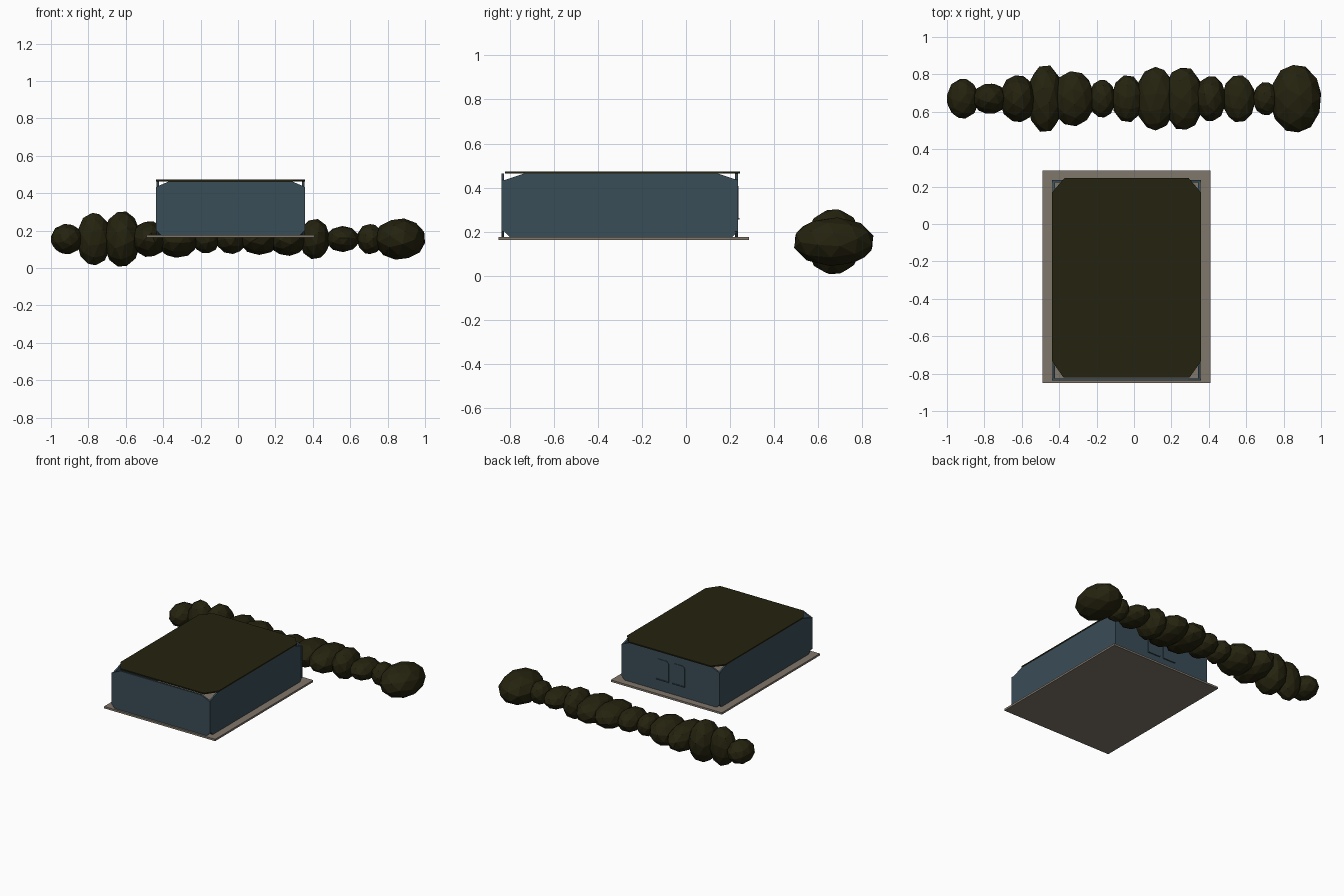
import bpy, bmesh, math, random
from mathutils import Matrix, Vector

random.seed(4)
cube = bpy.data.objects.get("Cube")
if cube:
    bpy.data.objects.remove(cube, do_unlink=True)


def material(name, rgb):
    m = bpy.data.materials.new(name)
    m.use_nodes = True
    m.diffuse_color = (*rgb, 1)
    m.node_tree.nodes["Principled BSDF"].inputs["Base Color"].default_value = (*rgb, 1)
    return m


WALL = material("slate blue", (0.042, 0.074, 0.095))
DARK = material("dark olive", (0.018, 0.016, 0.0044))
STONE = material("warm grey stone", (0.216, 0.184, 0.147))


def finish(name, bm, mat):
    bmesh.ops.recalc_face_normals(bm, faces=bm.faces)
    mesh = bpy.data.meshes.new(name)
    bm.to_mesh(mesh)
    bm.free()
    mesh.materials.append(mat)
    obj = bpy.data.objects.new(name, mesh)
    bpy.context.collection.objects.link(obj)
    return obj


def panel(name, mat, origin, u, v, width, height, depth, low=(0, 0), high=(0, 0)):
    """Plate centred on origin along u, rising along v, with clipped corners."""
    u, v = Vector(u), Vector(v)
    w = width / 2
    half = [(w - low[0], 0), (w, low[1]), (w, height - high[1]), (w - high[0], height)]
    outline = half + [(-a, b) for a, b in reversed(half)]
    bm = bmesh.new()
    verts = [bm.verts.new(Vector(origin) + u * a + v * b) for a, b in outline]
    face = bm.faces.new(verts)
    out = bmesh.ops.extrude_face_region(bm, geom=[face])["geom"]
    moved = [g for g in out if isinstance(g, bmesh.types.BMVert)]
    bmesh.ops.translate(bm, verts=moved, vec=u.cross(v) * depth)
    bmesh.ops.remove_doubles(bm, verts=bm.verts, dist=0.0001)
    return finish(name, bm, mat)


X, Y, Z = (1, 0, 0), (0, 1, 0), (0, 0, 1)
CX, CY = -0.04, -0.295        # house centre
FLOOR, WALL_H = 0.177, 0.287

# Ground slab
panel("base_slab", STONE, (CX, -0.85, 0.163), X, Y, 0.9, 1.135, 0.014)

# Four separate wall plates with clipped corners
clip = dict(low=(0.025, 0.025), high=(0.07, 0.03))
panel("front_wall", WALL, (CX, -0.825, FLOOR), X, Z, 0.795, WALL_H, 0.012, **clip)
panel("back_wall", WALL, (CX, 0.235, FLOOR), X, Z, 0.795, WALL_H, 0.012, **clip)
clip["high"] = (0.09, 0.03)
for side, x in (("left", 0.355), ("right", -0.423)):
    panel(side + "_wall", WALL, (x, CY, FLOOR), (0, -1, 0), Z, 1.06, WALL_H, 0.012, **clip)

# Flat roof with clipped corners
panel("roof", DARK, (CX, -0.82, 0.464), X, Y, 0.795, 1.065, 0.009,
      low=(0.06, 0.085), high=(0.065, 0.075))

# Two back windows, each a shallow raised pane on a sill
for side, s in (("left", 1), ("right", -1)):
    x = CX + s * 0.065
    panel(side + "_window", WALL, (x, 0.239, 0.262), (-1, 0, 0), Z, 0.1, 0.145, -0.005,
          high=(0.015, 0.015))
    panel(side + "_window_sill", WALL, (x, 0.243, 0.255), (-1, 0, 0), Z, 0.1, 0.007, -0.008)

# Hedge of faceted bushes: x, half width, half depth, half height
bushes = [(-0.915, .085, .105, .08), (-0.77, .09, .08, .14), (-0.62, .095, .125, .147),
          (-0.475, .095, .177, .095), (-0.325, .115, .147, .10), (-0.17, .07, .10, .075),
          (-0.035, .085, .125, .08), (.115, .105, .17, .085), (.265, .105, .165, .09),
          (.41, .08, .12, .107), (.56, .085, .125, .07), (.705, .068, .088, .08),
          (.865, .135, .18, .11)]
for i, (x, *size) in enumerate(bushes):
    bm = bmesh.new()
    bmesh.ops.create_icosphere(bm, subdivisions=2, radius=1)
    turn = Matrix.Rotation(random.uniform(0, math.tau), 4, Vector((random.random(), 1, random.random())))
    bmesh.ops.transform(bm, matrix=turn, verts=bm.verts)
    # Fit the turned ball exactly to its half sizes
    reach = [max(abs(v.co[k]) for v in bm.verts) for k in range(3)]
    bmesh.ops.scale(bm, vec=[s / r for s, r in zip(size, reach)], verts=bm.verts)
    bmesh.ops.translate(bm, vec=(x, 0.67, 0.155), verts=bm.verts)
    finish(f"bush_{i + 1}", bm, DARK)
